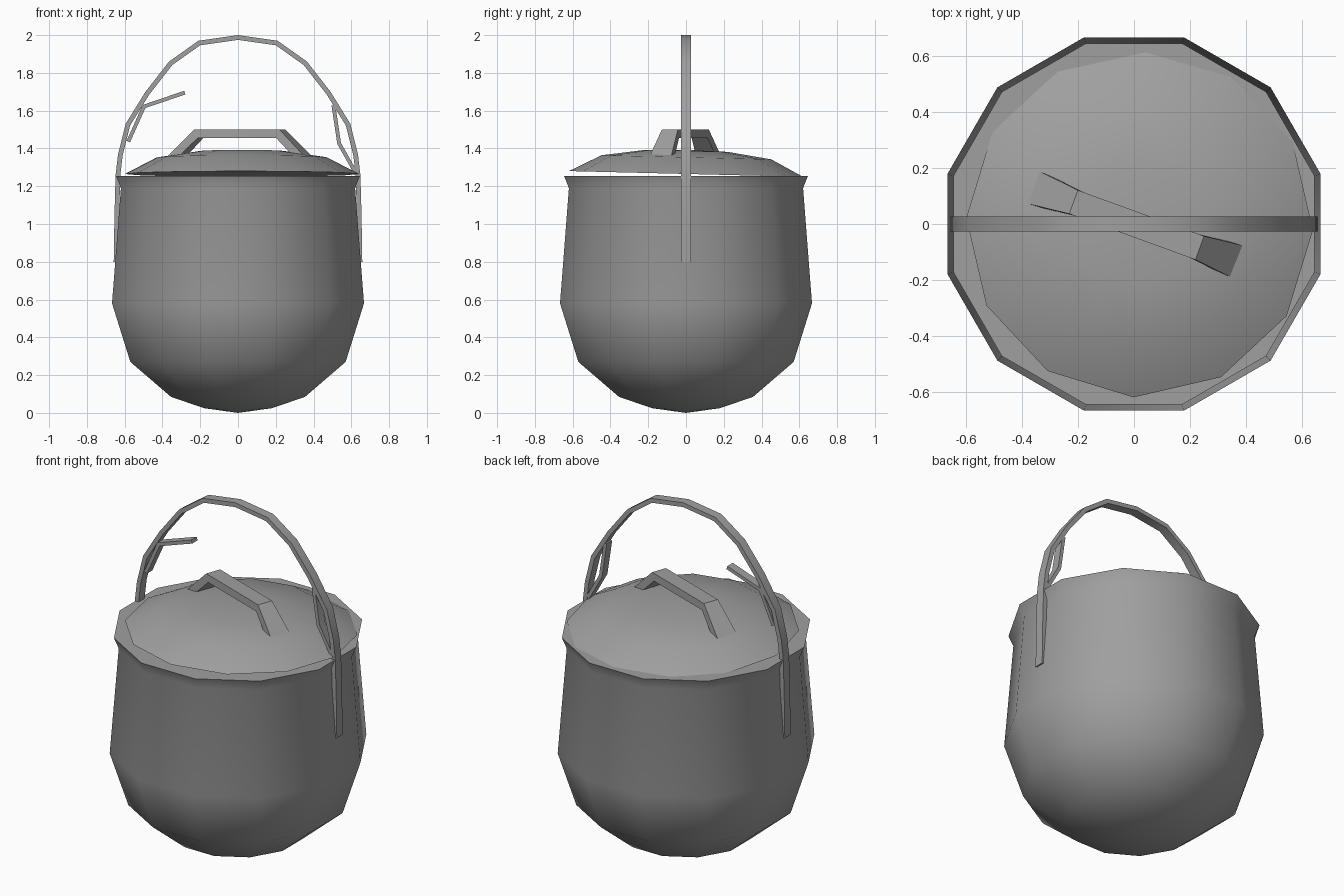
import bpy, bmesh, math
from mathutils import Vector

if "Cube" in bpy.data.objects:
    bpy.data.objects.remove(bpy.data.objects["Cube"], do_unlink=True)

iron = bpy.data.materials.new("iron grey")
iron.use_nodes = True
iron.diffuse_color = (0.35, 0.35, 0.35, 1)
iron.node_tree.nodes["Principled BSDF"].inputs["Base Color"].default_value = iron.diffuse_color


def finish(bm, name):
    """Turn a bmesh into a smooth-shaded object with sharp hard edges."""
    bmesh.ops.recalc_face_normals(bm, faces=bm.faces)
    mesh = bpy.data.meshes.new(name)
    bm.to_mesh(mesh)
    bm.free()
    mesh.materials.append(iron)
    obj = bpy.data.objects.new(name, mesh)
    bpy.context.collection.objects.link(obj)
    bpy.ops.object.select_all(action='DESELECT')
    obj.select_set(True)
    bpy.context.view_layer.objects.active = obj
    bpy.ops.object.shade_smooth_by_angle(angle=math.radians(40))
    return obj


def revolve(name, profile, phase, sides=12):
    """Lathe (radius, z) rings; the first point is the pole, the last ring is capped."""
    bm = bmesh.new()
    pole = bm.verts.new((0, 0, profile[0][1]))
    rings = []
    for r, z in profile[1:]:
        turns = [phase + math.tau * k / sides for k in range(sides)]
        rings.append([bm.verts.new((r * math.cos(a), r * math.sin(a), z)) for a in turns])
    for k in range(sides):
        n = (k + 1) % sides
        bm.faces.new((pole, rings[0][k], rings[0][n]))
        for low, high in zip(rings, rings[1:]):
            bm.faces.new((low[k], low[n], high[n], high[k]))
    bm.faces.new(rings[-1])
    return finish(bm, name)


def ribbon(name, path, thickness, widths):
    """Flat bar following an (x, z) path, thickened to the right of its direction."""
    bm = bmesh.new()
    pts = [Vector(p) for p in path]
    normals = [Vector((d.y, -d.x)).normalized() for d in (b - a for a, b in zip(pts, pts[1:]))]
    stations = []
    for i, p in enumerate(pts):
        a, b = normals[max(i - 1, 0)], normals[min(i, len(normals) - 1)]
        miter = (a + b).normalized()
        q = p + miter * (thickness / miter.dot(a))
        w = widths[i % len(widths)] / 2
        stations.append([bm.verts.new((c.x, y, c.y))
                         for c, y in ((p, -w), (p, w), (q, w), (q, -w))])
    for s, t in zip(stations, stations[1:]):
        for k in range(4):
            n = (k + 1) % 4
            bm.faces.new((s[k], s[n], t[n], t[k]))
    bm.faces.new(stations[0])
    bm.faces.new(stations[-1])
    return finish(bm, name)


# Pot body: rounded bottom, slightly tapered wall, flared rim, closed top
flat_to_corner = 1 / math.cos(math.pi / 12)
body = [(0, 0), (0.18, 0.025), (0.355, 0.085), (0.57, 0.27),
        (0.667, 0.58), (0.62, 1.19), (0.645, 1.253)]
revolve("pot_body", [(r * flat_to_corner, z) for r, z in body], math.pi / 12)

# Domed lid, resting a little askew
lid = revolve("lid", [(0, 0.128), (0.22, 0.122), (0.45, 0.088), (0.62, 0)], math.radians(28))
lid.location = (0.02, 0, 1.265)
lid.rotation_euler = (math.radians(-1.4), 0, 0)

# Angular lid handle with splayed feet
grip = ribbon("lid_handle", [(-0.39, 1.345), (-0.23, 1.5), (0.25, 1.5), (0.41, 1.345)],
              0.045, [0.125, 0.09, 0.09, 0.125])
grip.rotation_euler.z = math.radians(-20)

# Carrying bail: one arched strap running down both sides of the pot
half = [(-0.658, 0.8), (-0.654, 1.05), (-0.648, 1.26), (-0.635, 1.37), (-0.595, 1.53),
        (-0.49, 1.70), (-0.365, 1.86), (-0.21, 1.97)]
arch = half + [(0, 2.0)] + [(-x, z) for x, z in reversed(half)]
ribbon("bail", arch, 0.025, [0.054])

# Bent straps inside the bail: an open hook and a closed loop
ribbon("bail_hook", [(-0.59, 1.44), (-0.505, 1.63), (-0.285, 1.705)], 0.02, [0.05])
ribbon("bail_loop", [(0.515, 1.63), (0.545, 1.43), (0.635, 1.27)], 0.02, [0.05])
